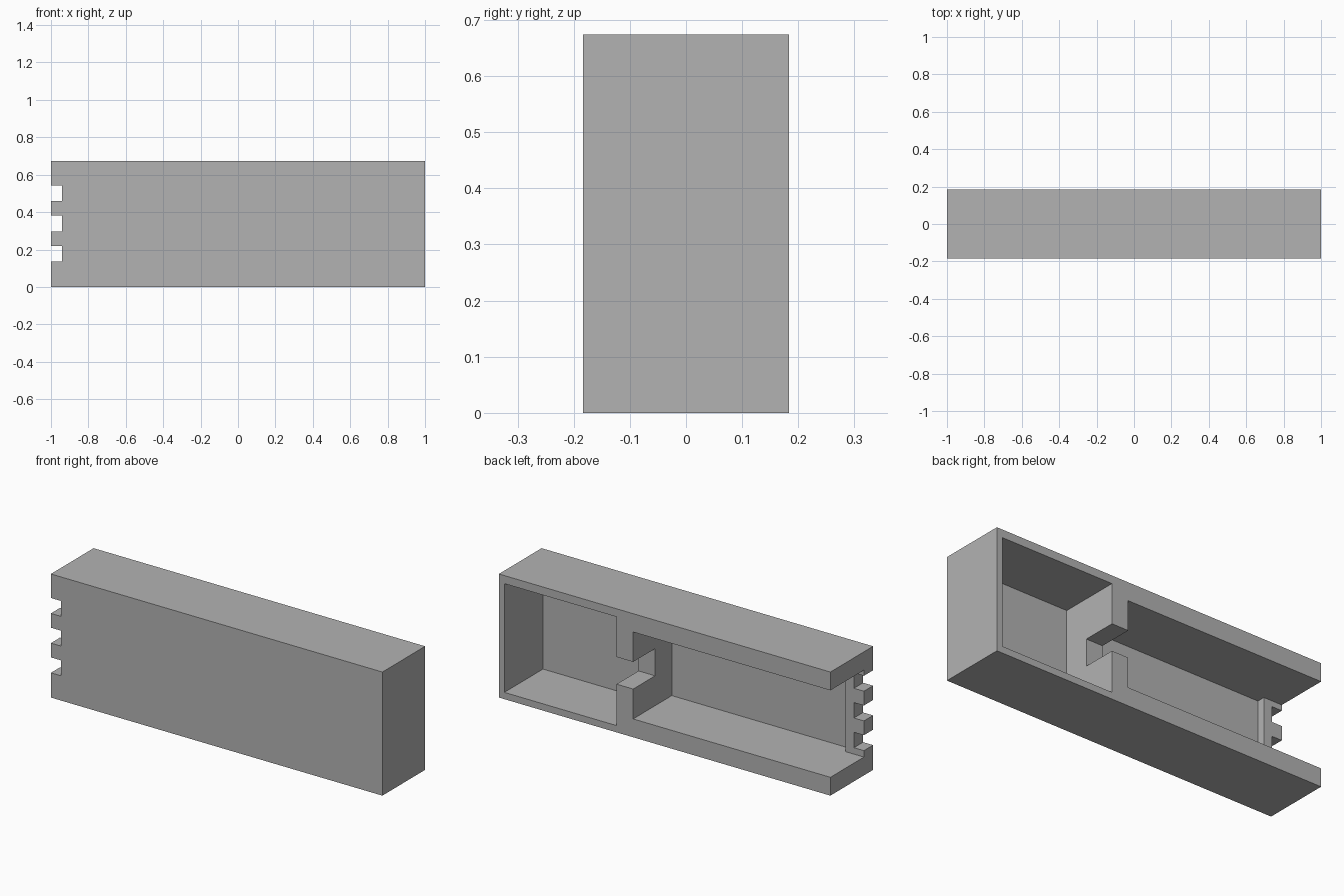
import bpy

cube = bpy.data.objects.get("Cube")
if cube:
    bpy.data.objects.remove(cube, do_unlink=True)

grey = bpy.data.materials.new("plain grey")
grey.use_nodes = True
colour = (0.45, 0.45, 0.45, 1)
grey.diffuse_color = colour
grey.node_tree.nodes["Principled BSDF"].inputs["Base Color"].default_value = colour

H = 0.674    # height
D = 0.184    # half depth
OUT = 0.1    # cutter overshoot


def box(name, x, y, z):
    """Box spanning the given (low, high) range on each axis."""
    bpy.ops.mesh.primitive_cube_add(size=1)
    ob = bpy.context.object
    ob.name = name
    for v in ob.data.vertices:
        v.co = [lo if c < 0 else hi for c, (lo, hi) in zip(v.co, (x, y, z))]
    ob.data.materials.append(grey)
    return ob


def cut(body, x, y, z):
    """Subtract a box from the body."""
    cutter = box("cutter", x, y, z)
    cutter.hide_render = True
    mod = body.modifiers.new("cut", "BOOLEAN")
    mod.operation = "DIFFERENCE"
    mod.solver = "EXACT"
    mod.object = cutter
    bpy.context.view_layer.objects.active = body
    bpy.ops.object.modifier_apply(modifier=mod.name)
    bpy.data.objects.remove(cutter, do_unlink=True)


housing = box("housing", (-1, 1), (-D, D), (0, H))
back = D + OUT

# Closed pocket at one end
cut(housing, (0.29, 0.967), (-0.149, back), (0.037, 0.63))
# Long channel, then its shallower open end that leaves a raised lip
cut(housing, (-0.89, 0.19), (-0.149, back), (0.1, H - 0.1))
cut(housing, (-1 - OUT, -0.85), (-0.105, back), (0.1, H - 0.1))
# Slot through the divider
cut(housing, (0.15, 0.33), (-0.005, back), (0.263, 0.411))
# Three notches forming the teeth of the lip
for i in (-1, 0, 1):
    mid = 0.339 + i * 0.162
    cut(housing, (-1 - OUT, -0.94), (-D - OUT, 0), (mid - 0.042, mid + 0.042))
